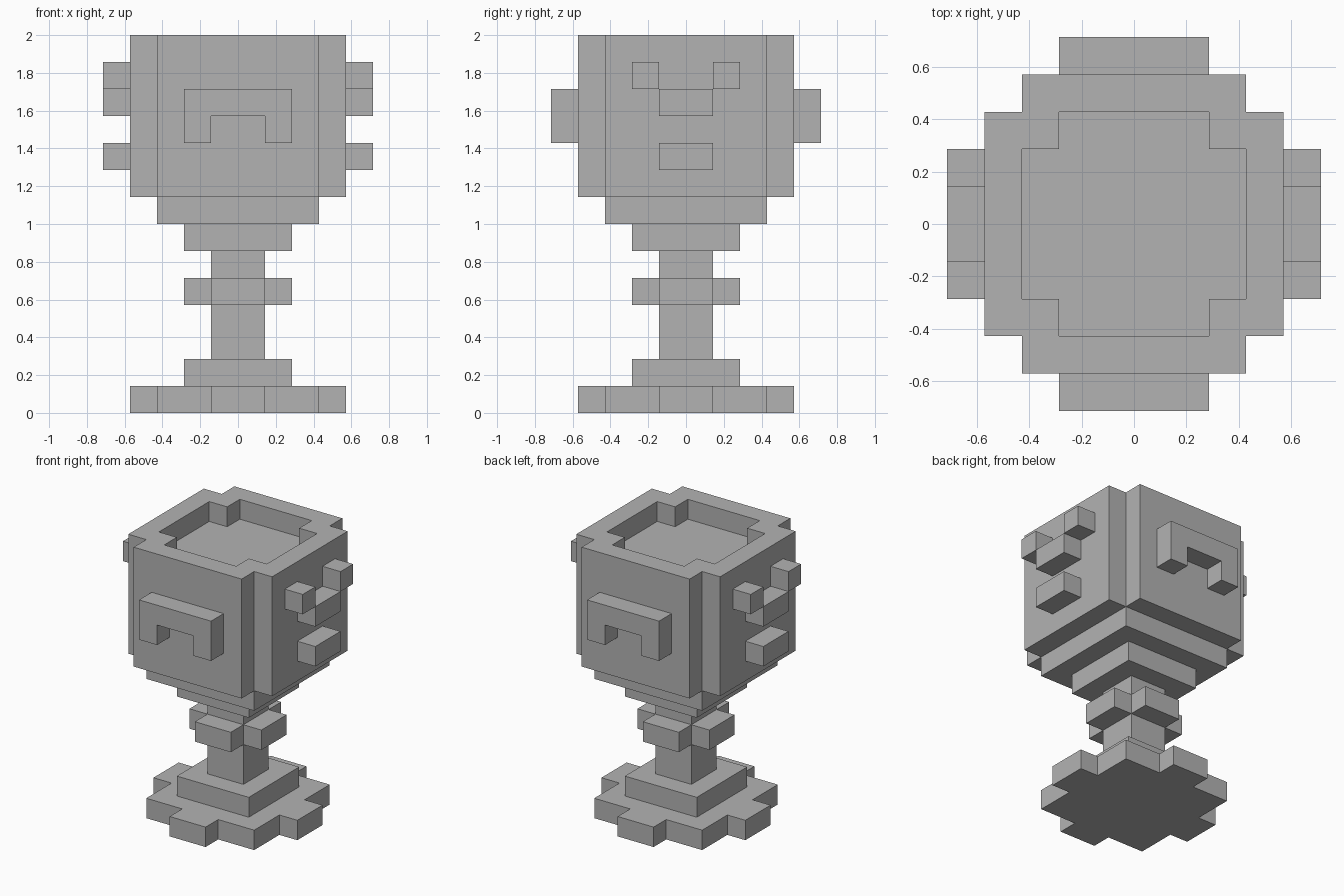
import bpy, bmesh

if "Cube" in bpy.data.objects:
    bpy.data.objects.remove(bpy.data.objects["Cube"])

UNIT = 1 / 7  # one block of the grid

grey = bpy.data.materials.new("plain grey")
grey.use_nodes = True
COLOUR = (0.45, 0.45, 0.45, 1)
grey.diffuse_color = COLOUR
grey.node_tree.nodes["Principled BSDF"].inputs["Base Color"].default_value = COLOUR


def loft(name, rings):
    """Join equal-length rings of points with side faces and cap both ends."""
    bm = bmesh.new()
    loops = [[bm.verts.new([c * UNIT for c in p]) for p in ring] for ring in rings]
    for low, high in zip(loops, loops[1:]):
        for i in range(len(low)):
            j = (i + 1) % len(low)
            bm.faces.new((low[i], low[j], high[j], high[i]))
    bm.faces.new(loops[0][::-1])
    bm.faces.new(loops[-1])
    bmesh.ops.recalc_face_normals(bm, faces=bm.faces)
    mesh = bpy.data.meshes.new(name)
    bm.to_mesh(mesh)
    bm.free()
    mesh.materials.append(grey)
    obj = bpy.data.objects.new(name, mesh)
    bpy.context.collection.objects.link(obj)
    return obj


def outline(corner):
    """Repeat one corner's points around the four sides."""
    points, turned = [], corner
    for _ in range(4):
        points += turned
        turned = [(-y, x) for x, y in turned]
    return points


def square(half):
    return outline([(half, half)])


def cross(arm, notch):
    return outline([(arm, notch), (notch, notch), (notch, arm)])


def stack(name, *levels):
    """Upright part from (outline, height) levels."""
    return loft(name, [[(x, y, z) for x, y in shape] for shape, z in levels])


# Foot, stem and collar
base = outline([(4, 1), (3, 1), (3, 3), (1, 3), (1, 4)])
stack("base", (base, 0), (base, 1))
stack("foot_step", (square(2), 1), (square(2), 2))
stack("stem", (square(1), 2), (square(1), 6))
stack("collar", (cross(2, 1), 4), (cross(2, 1), 5))

# Stepped underside and hollow-topped bowl
stack("bowl_lower_step", (square(2), 6), (square(2), 7))
stack("bowl_upper_step", (square(3), 7), (square(3), 8))
stack("bowl", (cross(4, 3), 8), (cross(4, 3), 14), (cross(3, 2), 14), (cross(3, 2), 13))

# Arched handles on front and back
half_arch = [(1, 11), (1, 10), (2, 10), (2, 12)]
arch = half_arch + [(-x, z) for x, z in reversed(half_arch)]
for side, s in (("front", -1), ("back", 1)):
    loft(side + "_arch", [[(x, s * y, z) for x, z in arch] for y in (4, 5)])

# Raised blocks on both sides: (y start, y end, z bottom)
blocks = {"upper_front_block": (-2, -1, 12), "upper_back_block": (1, 2, 12),
          "middle_block": (-1, 1, 11), "lower_block": (-1, 1, 9)}
for side, s in (("left", 1), ("right", -1)):
    for name, (y0, y1, z) in blocks.items():
        face = [(y0, z), (y1, z), (y1, z + 1), (y0, z + 1)]
        loft(side + "_" + name, [[(s * x, y, h) for y, h in face] for x in (4, 5)])
